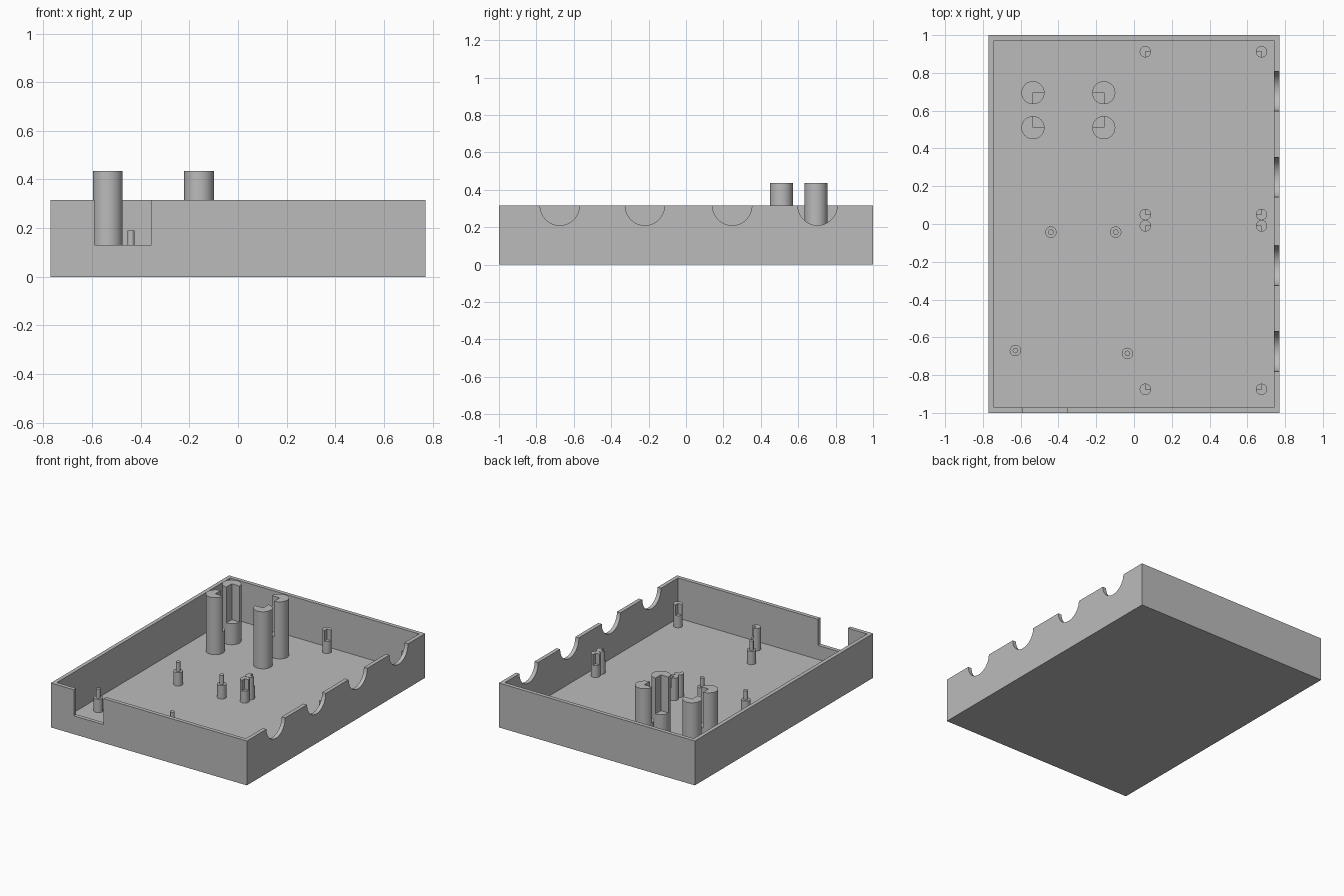
import bpy, bmesh, math
from mathutils import Vector, Matrix

cube = bpy.data.objects.get("Cube")
if cube:
    bpy.data.objects.remove(cube, do_unlink=True)

HX, HY, H = 0.77, 1.0, 0.315
WALL, FLOOR = 0.028, 0.03

grey = bpy.data.materials.new("plain grey")
grey.use_nodes = True
grey.diffuse_color = (0.5, 0.5, 0.5, 1)
grey.node_tree.nodes["Principled BSDF"].inputs["Base Color"].default_value = (0.5, 0.5, 0.5, 1)


def make_object(name, bm):
    bmesh.ops.recalc_face_normals(bm, faces=bm.faces)
    mesh = bpy.data.meshes.new(name)
    bm.to_mesh(mesh)
    bm.free()
    mesh.materials.append(grey)
    obj = bpy.data.objects.new(name, mesh)
    bpy.context.collection.objects.link(obj)
    return obj


def select_only(obj):
    bpy.ops.object.select_all(action='DESELECT')
    obj.select_set(True)
    bpy.context.view_layer.objects.active = obj


def smooth(obj):
    select_only(obj)
    bpy.ops.object.shade_smooth_by_angle(angle=math.radians(30))


def box(name, lo, hi):
    bm = bmesh.new()
    bmesh.ops.create_cube(bm, size=1)
    lo, hi = Vector(lo), Vector(hi)
    for v in bm.verts:
        v.co = (lo + hi) / 2 + v.co * (hi - lo)
    return make_object(name, bm)


def cut(target, cutter):
    cutter.hide_render = True
    mod = target.modifiers.new("cut", 'BOOLEAN')
    mod.operation, mod.solver, mod.object = 'DIFFERENCE', 'EXACT', cutter
    select_only(target)
    bpy.ops.object.modifier_apply(modifier=mod.name)
    bpy.data.objects.remove(cutter, do_unlink=True)


def extrude(bm, faces, rise, scale=1):
    """Extrude a cap upwards or inwards and return the new cap."""
    out = bmesh.ops.extrude_face_region(bm, geom=faces)["geom"]
    for v in out:
        if isinstance(v, bmesh.types.BMVert):
            v.co = Vector((v.co.x * scale, v.co.y * scale, v.co.z + rise))
    return [f for f in out if isinstance(f, bmesh.types.BMFace)]


def disc(radius, segments):
    bm = bmesh.new()
    bmesh.ops.create_circle(bm, cap_ends=True, cap_tris=True, segments=segments, radius=radius)
    return bm


def finish_post(name, bm, x, y):
    # Feet sink slightly into the floor
    bmesh.ops.translate(bm, verts=bm.verts, vec=(x, y, FLOOR - 0.005))
    smooth(make_object(name, bm))


def notched_post(name, x, y, radius, ledge, top, sx, sy):
    """Round post with the quarter facing (sx, sy) cut down to a ledge."""
    bm = disc(radius, 48)
    cap = extrude(bm, bm.faces[:], ledge - FLOOR + 0.005)
    keep = []
    for f in cap:
        c = f.calc_center_median()
        if c.x * sx < 0 or c.y * sy < 0:
            keep.append(f)
    extrude(bm, keep, top - ledge)
    finish_post(name, bm, x, y)


def pin(name, x, y):
    """Stepped post with a thin locating pin on top."""
    bm = disc(0.03, 32)
    cap = extrude(bm, bm.faces[:], 0.125 - FLOOR + 0.005)
    cap = extrude(bm, cap, 0, 0.48)
    extrude(bm, cap, 0.065)
    finish_post(name, bm, x, y)


# Open tray
tray = box("tray", (-HX, -HY, 0), (HX, HY, H))
cut(tray, box("tray_hollow", (-HX + WALL, -HY + WALL, FLOOR), (HX - WALL, HY - WALL, 1)))

# Rectangular opening in the front wall
cut(tray, box("front_opening", (-0.59, -HY - 0.1, 0.13), (-0.355, -HY + 0.06, 1)))

# Half-round openings along the left wall
for y in (-0.675, -0.22, 0.247, 0.703):
    bm = bmesh.new()
    bmesh.ops.create_cone(bm, cap_ends=True, segments=64, radius1=0.105, radius2=0.105, depth=0.2,
                          matrix=Matrix.Translation((HX, y, H)) @ Matrix.Rotation(math.pi / 2, 4, 'Y'))
    cut(tray, make_object("cable_opening", bm))
smooth(tray)


def post_group(name, xs, ys, radius, ledge, top):
    """Four notched posts whose cut quarters face the middle of the group."""
    for x, sx, side in zip(xs, (1, -1), ("right", "left")):
        for y, sy, end in zip(ys, (1, -1), ("front", "back")):
            notched_post(f"{name}_{end}_{side}", x, y, radius, ledge, top, sx, sy)


# Tall corner holders and two sets of short corner holders
post_group("tall_holder", (-0.535, -0.16), (0.51, 0.695), 0.061, 0.18, 0.435)
post_group("back_holder", (0.06, 0.675), (0.05, 0.912), 0.03, 0.115, 0.19)
post_group("front_holder", (0.06, 0.675), (-0.875, -0.01), 0.03, 0.115, 0.19)

# Locating pins
for i, (x, y) in enumerate([(-0.44, -0.043), (-0.097, -0.043), (-0.628, -0.67), (-0.035, -0.685)]):
    pin(f"locating_pin_{i + 1}", x, y)
